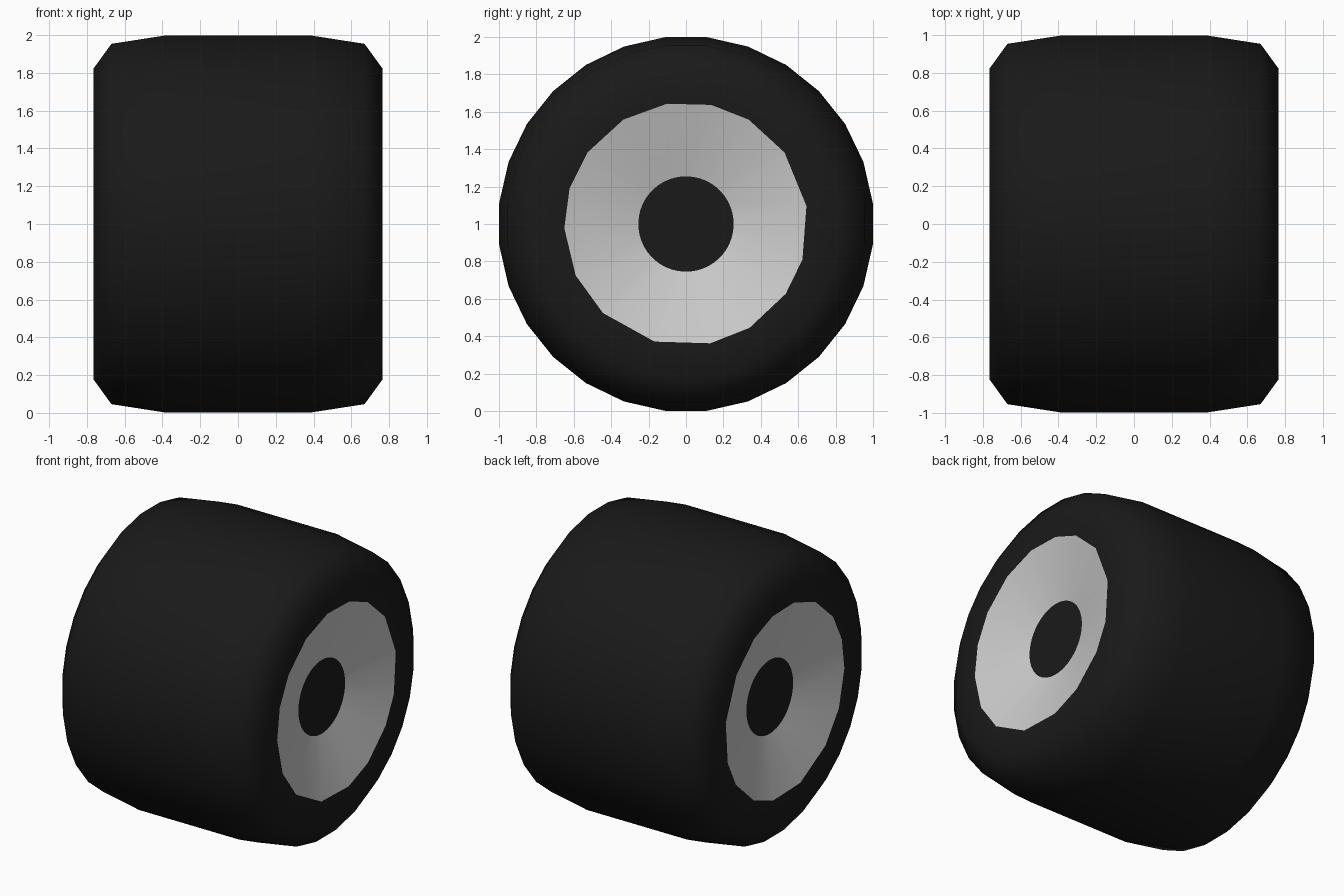
import bpy, bmesh
from math import cos, sin, radians

if "Cube" in bpy.data.objects:
    bpy.data.objects.remove(bpy.data.objects["Cube"])

SEG = 28
TREAD = [83.57 + i * 360 / SEG for i in range(SEG)]
# uneven facets of the tyre bead where it meets the hub
BEAD = [78, 99, 121, 144, 163, 182, 205, 227, 255, 281.5, 301.5, 325, 343, 368.5, 396, 419]
BORE = [80 + i * 7.5 for i in range(48)]


def material(name, v):
    m = bpy.data.materials.new(name)
    m.diffuse_color = (v, v, v, 1)
    m.use_nodes = True
    m.node_tree.nodes["Principled BSDF"].inputs["Base Color"].default_value = m.diffuse_color
    return m


def ring(bm, x, r, angles):
    return [bm.verts.new((x, r * cos(radians(a)), 1 + r * sin(radians(a)))) for a in angles]


def stitch(bm, a, angs_a, b, angs_b):
    """Join two closed rings of any vertex counts with triangles."""
    i = j = 0
    na, nb = len(a), len(b)
    ang = lambda s, k: s[k % len(s)] + 360 * (k // len(s))
    while i < na or j < nb:
        if j >= nb or (i < na and ang(angs_a, i + 1) <= ang(angs_b, j + 1)):
            bm.faces.new((a[i % na], a[(i + 1) % na], b[j % nb]))
            i += 1
        else:
            bm.faces.new((a[i % na], b[(j + 1) % nb], b[j % nb]))
            j += 1


def finish(bm, name, mat=None, angle=50):
    bmesh.ops.recalc_face_normals(bm, faces=bm.faces)
    me = bpy.data.meshes.new(name)
    bm.to_mesh(me)
    bm.free()
    ob = bpy.data.objects.new(name, me)
    bpy.context.collection.objects.link(ob)
    if mat:
        me.materials.append(mat)
    bpy.ops.object.select_all(action='DESELECT')
    ob.select_set(True)
    bpy.context.view_layer.objects.active = ob
    bpy.ops.object.shade_smooth_by_angle(angle=radians(angle))
    return ob


rubber = material("rubber", 0.01)

# Tyre: tread profile swept round the axle, then sidewalls down to the bead
half = [(0.765, 0.828), (0.67, 0.96), (0.38, 1.005)]
profile = [(-x, r) for x, r in half] + half[::-1]
bm = bmesh.new()
rings = [ring(bm, x, r, TREAD) for x, r in profile]
for a, b in zip(rings, rings[1:]):
    for k in range(SEG):
        n = (k + 1) % SEG
        bm.faces.new((a[k], a[n], b[n], b[k]))
for side, outer in ((-1, rings[0]), (1, rings[-1])):
    stitch(bm, outer, TREAD, ring(bm, side * 0.755, 0.651, BEAD), BEAD)
finish(bm, "tyre", rubber, 60)

for side, label in ((1, "right"), (-1, "left")):
    # Dished hub face
    bm = bmesh.new()
    rim = ring(bm, side * 0.755, 0.651, BEAD)
    stitch(bm, rim, BEAD, ring(bm, side * 0.64, 0.255, BORE), BORE)
    hub = finish(bm, label + "_hub")
    # Make the dish face outwards
    if hub.data.polygons[0].normal.x * side < 0:
        hub.data.flip_normals()
    # Dark axle cap
    bm = bmesh.new()
    cap = bm.faces.new(ring(bm, side * 0.64, 0.255, BORE))
    cap_ob = finish(bm, label + "_axle_cap", rubber)
    if cap_ob.data.polygons[0].normal.x * side < 0:
        cap_ob.data.flip_normals()
